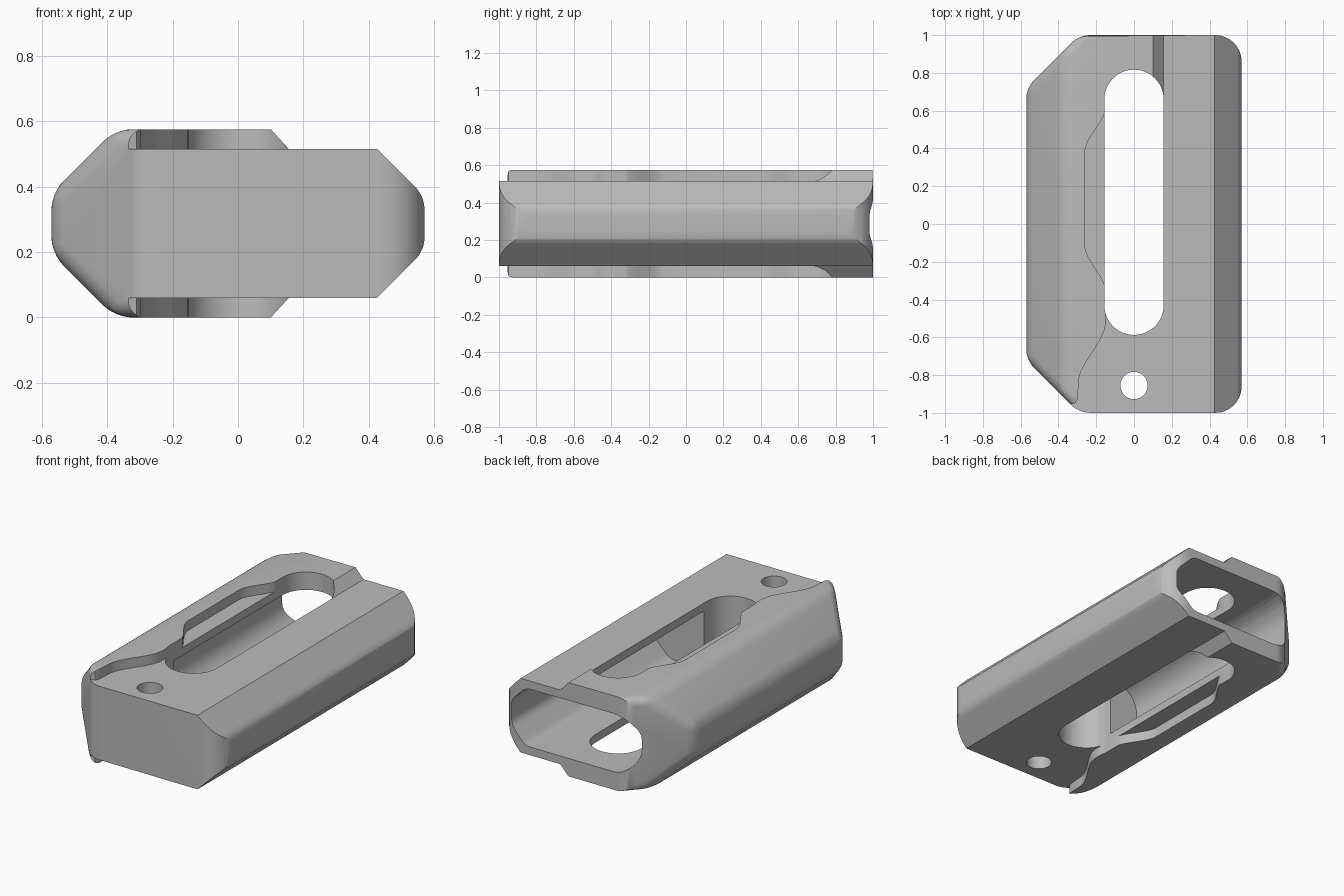
import bpy, bmesh, math
from mathutils import Vector

if "Cube" in bpy.data.objects:
    bpy.data.objects.remove(bpy.data.objects["Cube"])

MID = 0.2875  # height of the horizontal symmetry plane

grey = bpy.data.materials.new("plain grey")
grey.diffuse_color = (0.5, 0.5, 0.5, 1)
grey.use_nodes = True
grey.node_tree.nodes["Principled BSDF"].inputs["Base Color"].default_value = grey.diffuse_color


def rounded(points, seg=8):
    """Outline from (x, y, radius) corners, with arcs where radius > 0."""
    out = []
    n = len(points)
    for i, (x, y, r) in enumerate(points):
        p = Vector((x, y))
        if r == 0:
            out.append((x, y))
            continue
        a = (Vector(points[i - 1][:2]) - p).normalized()
        b = (Vector(points[(i + 1) % n][:2]) - p).normalized()
        half = a.angle(b) / 2
        centre = p + (a + b).normalized() * (r / math.sin(half))
        start = p + a * (r / math.tan(half)) - centre
        end = p + b * (r / math.tan(half)) - centre
        sweep = math.pi - 2 * half
        for k in range(seg + 1):
            t = k / seg
            v = (start * math.sin((1 - t) * sweep) + end * math.sin(t * sweep)) / math.sin(sweep)
            out.append(tuple(centre + v))
    return out


def prism(name, outline, lo, hi, axis):
    """Extrude an outline along z (xy outline) or along y (xz outline)."""
    bm = bmesh.new()
    place = (lambda u, v, d: (u, v, d)) if axis == 'Z' else (lambda u, v, d: (u, d, v))
    face = bm.faces.new([bm.verts.new(place(u, v, lo)) for u, v in outline])
    moved = bmesh.ops.extrude_face_region(bm, geom=[face])
    shift = Vector(place(0, 0, hi - lo))
    bmesh.ops.translate(bm, vec=shift,
                        verts=[g for g in moved['geom'] if isinstance(g, bmesh.types.BMVert)])
    bmesh.ops.recalc_face_normals(bm, faces=bm.faces)
    mesh = bpy.data.meshes.new(name)
    bm.to_mesh(mesh)
    bm.free()
    obj = bpy.data.objects.new(name, mesh)
    bpy.context.collection.objects.link(obj)
    return obj


def combine(obj, cutter, operation):
    mod = obj.modifiers.new("cut", 'BOOLEAN')
    mod.operation = operation
    mod.solver = 'EXACT'
    mod.object = cutter
    bpy.context.view_layer.objects.active = obj
    bpy.ops.object.modifier_apply(modifier=mod.name)
    bpy.data.objects.remove(cutter)


def flip(outline):
    return [(x, 2 * MID - z) for x, z in outline]


def circle(cx, cy, r, a0=0, a1=2 * math.pi, n=48):
    return [(cx + r * math.cos(a0 + (a1 - a0) * i / n),
             cy + r * math.sin(a0 + (a1 - a0) * i / n)) for i in range(n + 1)]


# Body: long side profile trimmed by the plan outline
profile = rounded([(-0.375, 0.575, 0), (-0.57, 0.38, 0), (-0.57, 0.195, 0), (-0.375, 0, 0),
                   (0.365, 0, 0), (0.425, 0.06, 0.1), (0.57, 0.205, 0.1),
                   (0.57, 0.37, 0.1), (0.425, 0.515, 0.1), (0.365, 0.575, 0)])
body = prism("shell_body", profile, -1.1, 1.1, 'Y')
plan = rounded([(-0.29, -1, 0), (0.57, -1, 0.14), (0.57, 1, 0.14),
                (-0.29, 1, 0), (-0.57, 0.72, 0), (-0.57, -0.72, 0)])
combine(body, prism("plan_cutter", plan, -0.2, 0.8, 'Z'), 'INTERSECT')

# Soft edges along the whole chamfered left side
bm = bmesh.new()
bm.from_mesh(body.data)
bmesh.ops.remove_doubles(bm, verts=bm.verts, dist=1e-5)
left = [e for e in bm.edges if all(v.co.x < -0.2 for v in e.verts)]
bmesh.ops.bevel(bm, geom=left, offset=0.05, offset_type='OFFSET', segments=6,
                profile=0.5, affect='EDGES', clamp_overlap=True)
bm.to_mesh(body.data)
bm.free()

# Lowered area right of the wavy step, on top and bottom
edge = [(0.8, -1.2), (0.8, 0.66), (-0.14, 0.66)]
for y0, x0, y1, x1 in ((0.62, -0.15, 0.38, -0.26), (-0.11, -0.26, -0.36, -0.15),
                       (-0.52, -0.15, -0.84, -0.293)):
    for i in range(13):
        t = i / 12
        edge.append((x0 + (x1 - x0) * t * t * (3 - 2 * t), y0 + (y1 - y0) * t))
edge += [(-0.298, -0.925), (-0.31, -0.948), (-0.335, -0.955), (-0.42, -0.955), (-0.42, -1.2)]
combine(body, prism("top_step_cutter", edge, 0.515, 0.8, 'Z'), 'DIFFERENCE')
combine(body, prism("bottom_step_cutter", edge, -0.2, 0.06, 'Z'), 'DIFFERENCE')

# Sloped step beside the back end
slope = [(0.05, 0.63), (0.155, 0.515), (0.8, 0.515), (0.8, 0.63)]
combine(body, prism("top_slope_cutter", slope, 0.6, 1.2, 'Y'), 'DIFFERENCE')
combine(body, prism("bottom_slope_cutter", flip(slope), 0.6, 1.2, 'Y'), 'DIFFERENCE')

# Cavity, open at the back end
cavity = rounded([(-0.355, 0.11, 0.15), (0.39, 0.11, 0.08), (0.5, 0.22, 0.08),
                  (0.5, 0.355, 0.08), (0.39, 0.465, 0.08), (-0.355, 0.465, 0.15)])
combine(body, prism("cavity_cutter", cavity, -0.4, 1.2, 'Y'), 'DIFFERENCE')

# Long slot and round front hole, through the full height
slot = circle(0, 0.66, 0.157, 0, math.pi, 32) + circle(0, -0.43, 0.157, math.pi, 2 * math.pi, 32)
combine(body, prism("slot_cutter", slot, -0.2, 0.8, 'Z'), 'DIFFERENCE')
combine(body, prism("hole_cutter", circle(0, -0.855, 0.072)[:-1], -0.2, 0.8, 'Z'), 'DIFFERENCE')

# Finish
body.data.materials.clear()
body.data.materials.append(grey)
bpy.ops.object.select_all(action='DESELECT')
body.select_set(True)
bpy.context.view_layer.objects.active = body
bpy.ops.object.shade_smooth_by_angle(angle=math.radians(30))
